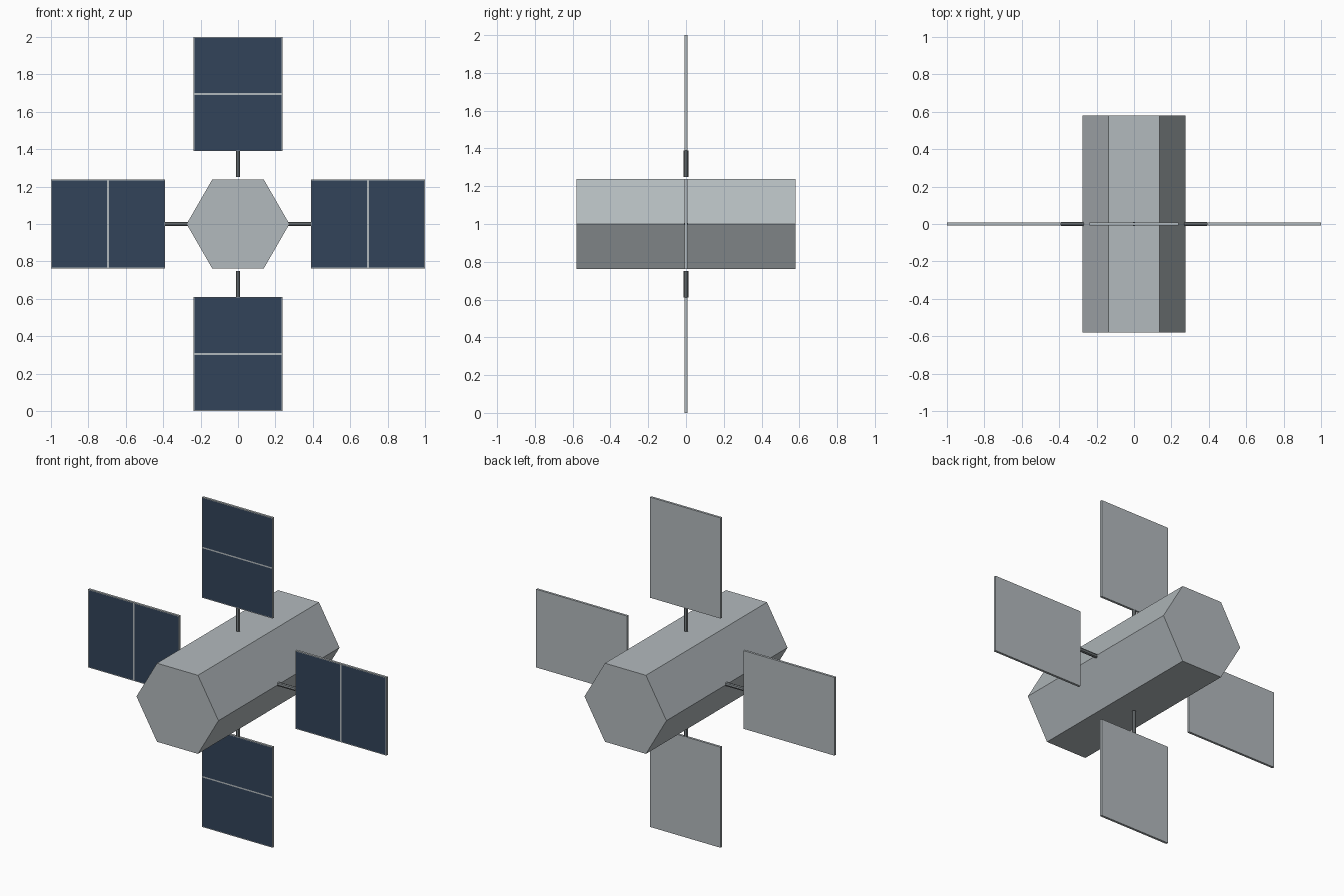
import bpy, bmesh
from math import pi
from mathutils import Matrix, Vector

if "Cube" in bpy.data.objects:
    bpy.data.objects.remove(bpy.data.objects["Cube"], do_unlink=True)


def material(name, rgb):
    mat = bpy.data.materials.new(name)
    mat.use_nodes = True
    mat.diffuse_color = (*rgb, 1)
    mat.node_tree.nodes["Principled BSDF"].inputs["Base Color"].default_value = (*rgb, 1)
    return mat


hull_grey = material("hull grey", (0.45, 0.49, 0.51))
strut_grey = material("strut grey", (0.19, 0.21, 0.22))
cell_blue = material("cell blue", (0.032, 0.056, 0.1))

CENTRE = Matrix.Translation((0, 0, 1))


def add_object(name, bm, matrix, mats):
    bm.transform(matrix)
    mesh = bpy.data.meshes.new(name)
    bm.to_mesh(mesh)
    bm.free()
    for mat in mats:
        mesh.materials.append(mat)
    obj = bpy.data.objects.new(name, mesh)
    bpy.context.collection.objects.link(obj)
    return obj


def prism(sides, radius, depth):
    bm = bmesh.new()
    bmesh.ops.create_cone(bm, cap_ends=True, segments=sides,
                          radius1=radius, radius2=radius, depth=depth)
    return bm


# Hexagonal hull lying along y, with a flat top and corners at the sides
bm = prism(6, 0.275, 1.16)
corner = max(v.co.x for v in bm.verts)
if corner < 0.27:
    bm.transform(Matrix.Rotation(pi / 6, 4, "Z"))
add_object("hull", bm, CENTRE @ Matrix.Rotation(pi / 2, 4, "X"), [hull_grey])


def solar_panel(name, matrix):
    bm = bmesh.new()
    bmesh.ops.create_cube(bm, size=1)
    bm.transform(Matrix.Translation((0.695, 0, 0)) @ Matrix.Diagonal((0.61, 0.014, 0.474, 1)))
    # Split the board in two, then frame each half of the front
    bmesh.ops.bisect_plane(bm, geom=bm.verts[:] + bm.edges[:] + bm.faces[:],
                           plane_co=(0.695, 0, 0), plane_no=(1, 0, 0))
    bm.normal_update()
    front = [f for f in bm.faces if f.normal.dot(Vector((0, -1, 0))) > 0.9]
    bmesh.ops.inset_individual(bm, faces=front, thickness=0.006)
    for face in front:
        face.material_index = 1
    add_object(name, bm, matrix, [hull_grey, cell_blue])


# Four wings, each a strut and a panel, turned around the hull
for i, side in enumerate(("left", "top", "right", "bottom")):
    turn = CENTRE @ Matrix.Rotation(-i * pi / 2, 4, "Y")
    solar_panel(side + "_solar_panel", turn)
    along = Matrix.Translation((0.32, 0, 0)) @ Matrix.Rotation(pi / 2, 4, "Y")
    add_object(side + "_strut", prism(8, 0.012, 0.14), turn @ along, [strut_grey])
